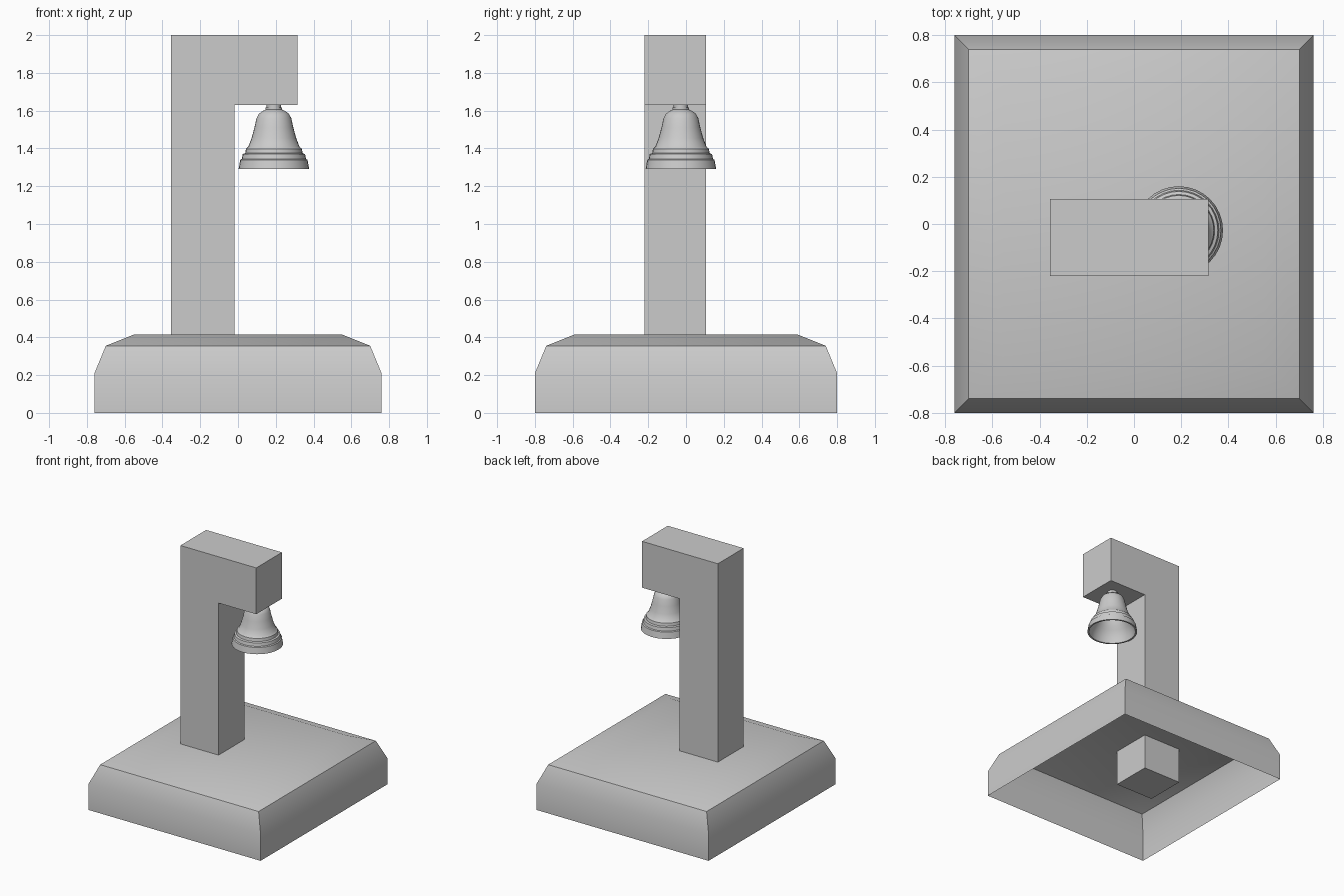
import bpy, math

if "Cube" in bpy.data.objects:
    bpy.data.objects.remove(bpy.data.objects["Cube"])


def make_object(name, verts, faces, smooth=None):
    mesh = bpy.data.meshes.new(name)
    mesh.from_pydata(verts, [], faces)
    mesh.update()
    obj = bpy.data.objects.new(name, mesh)
    bpy.context.collection.objects.link(obj)
    if smooth:
        bpy.ops.object.select_all(action='DESELECT')
        obj.select_set(True)
        bpy.context.view_layer.objects.active = obj
        bpy.ops.object.shade_smooth_by_angle(angle=math.radians(smooth))
    return obj


# Plinth: bevelled rectangular shell, open underneath
rings = [(0.76, 0.80, 0.0), (0.76, 0.80, 0.21), (0.70, 0.74, 0.355), (0.55, 0.59, 0.415)]
verts = [(sx * x, sy * y, z) for x, y, z in rings
         for sx, sy in ((-1, -1), (1, -1), (1, 1), (-1, 1))]
faces = [(4 * r + i, 4 * r + (i + 1) % 4, 4 * r + 4 + (i + 1) % 4, 4 * r + 4 + i)
         for r in range(len(rings) - 1) for i in range(4)]
faces.append((12, 13, 14, 15))
make_object("plinth", verts, faces, smooth=35)

# Post with overhanging arm: L-shaped profile extruded along y, running into the plinth
outline = [(-0.355, 0.13), (-0.018, 0.13), (-0.018, 1.63), (0.315, 1.63),
           (0.315, 2.0), (-0.018, 2.0), (-0.355, 2.0), (-0.355, 1.63)]
n = len(outline)
verts = [(x, y, z) for y in (-0.22, 0.105) for x, z in outline]
faces = [(i, n + i, n + (i + 1) % n, (i + 1) % n) for i in range(n)]
for quad in ((0, 1, 2, 7), (7, 2, 5, 6), (2, 3, 4, 5)):
    faces += [quad, tuple(n + i for i in reversed(quad))]
make_object("post_and_arm", verts, faces)

# Bell: turned profile with stepped lip, hollow inside, and a small crown
profile = [(0.038, 1.63), (0.038, 1.618), (0.044, 1.616), (0.044, 1.605), (0.06, 1.598),
           (0.08, 1.583), (0.092, 1.56), (0.103, 1.51), (0.118, 1.455), (0.135, 1.41),
           (0.148, 1.398), (0.152, 1.375), (0.165, 1.37), (0.17, 1.345), (0.178, 1.34),
           (0.187, 1.29),
           (0.174, 1.29), (0.164, 1.335), (0.14, 1.385), (0.122, 1.41), (0.105, 1.455),
           (0.09, 1.51), (0.078, 1.56), (0.05, 1.588)]
seg = 32
cx, cy = 0.19, -0.027
verts = [(cx + r * math.cos(2 * math.pi * k / seg), cy + r * math.sin(2 * math.pi * k / seg), z)
         for r, z in profile for k in range(seg)]
faces = [(p * seg + k, (p + 1) * seg + k, (p + 1) * seg + (k + 1) % seg, p * seg + (k + 1) % seg)
         for p in range(len(profile) - 1) for k in range(seg)]
last = (len(profile) - 1) * seg
faces.append(tuple(range(seg)))
faces.append(tuple(last + k for k in reversed(range(seg))))
make_object("bell", verts, faces, smooth=30)
